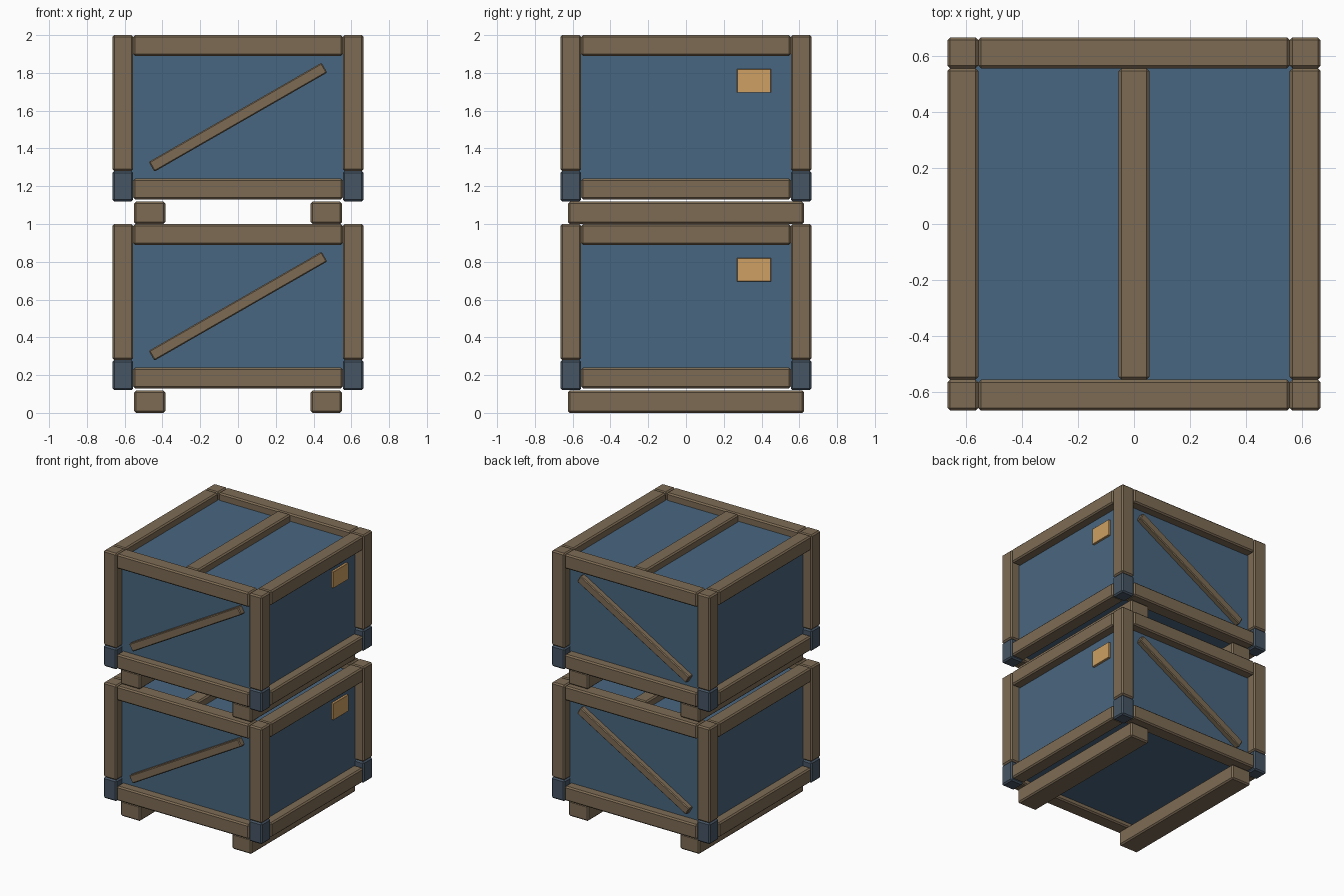
import bpy
import math

if "Cube" in bpy.data.objects:
    bpy.data.objects.remove(bpy.data.objects["Cube"])


def material(name, rgb):
    m = bpy.data.materials.new(name)
    m.diffuse_color = (*rgb, 1)
    m.use_nodes = True
    m.node_tree.nodes["Principled BSDF"].inputs["Base Color"].default_value = m.diffuse_color
    return m


WOOD = material("brown wood", (0.205, 0.148, 0.089))
BLUE = material("blue panel", (0.066, 0.133, 0.215))
STEEL = material("dark steel", (0.062, 0.092, 0.130))
LABEL = material("orange label", (0.62, 0.35, 0.125))


def box(name, lo, hi, mat, bevel=0.01, tilt=0):
    """Bevelled box between two corners, optionally tilted about y."""
    centre = [(a + b) / 2 for a, b in zip(lo, hi)]
    bpy.ops.mesh.primitive_cube_add(size=1, location=centre)
    ob = bpy.context.object
    ob.name = name
    ob.scale = [b - a for a, b in zip(lo, hi)]
    bpy.ops.object.transform_apply(location=False, rotation=False, scale=True)
    ob.rotation_euler.y = tilt
    ob.data.materials.append(mat)
    if bevel:
        mod = ob.modifiers.new("edges", 'BEVEL')
        mod.width = bevel
        mod.segments = 1
    return ob


OUT, IN = 0.665, 0.555      # outer and inner faces of the frame
PANEL = 0.595               # panel face


def span(sign, a, b):
    return sorted((sign * a, sign * b))


def crate(z):
    # recessed panel body
    box("panel_body", (-PANEL, -PANEL, z + 0.165), (PANEL, PANEL, z + 0.945), BLUE, 0)

    # corner posts with steel feet
    for sx in (-1, 1):
        for sy in (-1, 1):
            x0, x1 = span(sx, IN, OUT)
            y0, y1 = span(sy, IN, OUT)
            box("corner_post", (x0, y0, z + 0.28), (x1, y1, z + 1.0), WOOD)
            box("corner_foot", (x0, y0, z + 0.12), (x1, y1, z + 0.28), STEEL)

    # top and bottom rails on all four sides
    for s in (-1, 1):
        a, b = span(s, IN, OUT)
        for name, z0, z1 in (("top_rail", 0.89, 1.0), ("bottom_rail", 0.13, 0.24)):
            box(name, (-IN, a, z + z0), (IN, b, z + z1), WOOD)
            box(name, (a, -IN, z + z0), (b, IN, z + z1), WOOD)

        # diagonal brace on front and back
        dx, dz = 0.915, 0.525
        half = math.hypot(dx, dz) / 2
        y0, y1 = span(s, 0.58, 0.635)
        box("diagonal_brace", (-half, y0, z + 0.535), (half, y1, z + 0.595),
            WOOD, 0.006, -math.atan2(dz, dx))

        # skid under the crate
        x0, x1 = span(s, 0.385, 0.55)
        box("skid", (x0, -0.625, z), (x1, 0.625, z + 0.118), WOOD)

    # middle strap on the lid
    box("lid_strap", (-0.055, -IN, z + 0.89), (0.055, IN, z + 1.0), WOOD)

    # label on the right side
    box("label", (0.59, 0.27, z + 0.695), (0.612, 0.45, z + 0.82), LABEL, 0.002)


for level in (0, 1):
    crate(level)
